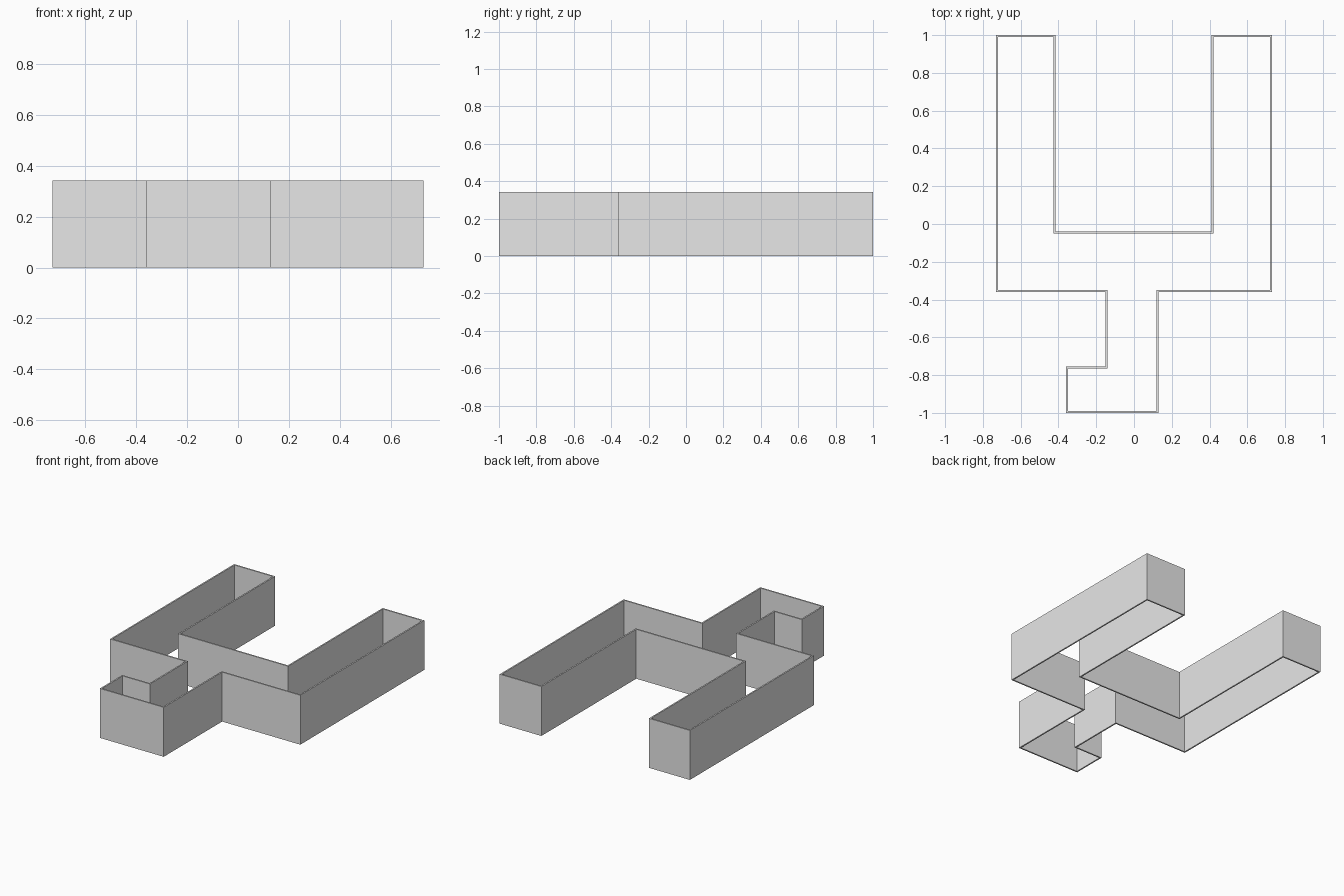
import bpy
import bmesh

HEIGHT = 0.343
THICKNESS = 0.01

cube = bpy.data.objects.get("Cube")
if cube:
    bpy.data.objects.remove(cube, do_unlink=True)

# Plain grey wall colour
grey = bpy.data.materials.new("wall_grey")
grey.use_nodes = True
colour = (0.8, 0.8, 0.8, 1)
grey.diffuse_color = colour
grey.node_tree.nodes["Principled BSDF"].inputs["Base Color"].default_value = colour

# Outer footprint, counter-clockwise: entrance wing, main block, two rear arms
footprint = [
    (-0.36, -1), (0.13, -1), (0.13, -0.36), (0.73, -0.36),
    (0.73, 1), (0.41, 1), (0.41, -0.04), (-0.415, -0.04),
    (-0.415, 1), (-0.73, 1), (-0.73, -0.36), (-0.15, -0.36),
    (-0.15, -0.755), (-0.36, -0.755),
]

# Raise the footprint into a continuous ring of walls, open above and below
bm = bmesh.new()
low = [bm.verts.new((x, y, 0)) for x, y in footprint]
high = [bm.verts.new((x, y, HEIGHT)) for x, y in footprint]
for i in range(len(low)):
    j = (i + 1) % len(low)
    bm.faces.new((low[i], low[j], high[j], high[i]))
mesh = bpy.data.meshes.new("building_walls")
bm.to_mesh(mesh)
bm.free()
mesh.materials.append(grey)
walls = bpy.data.objects.new("building_walls", mesh)
bpy.context.collection.objects.link(walls)

# Thin wall thickness, grown inward from the outer face
solid = walls.modifiers.new("wall_thickness", "SOLIDIFY")
solid.thickness = THICKNESS
solid.offset = -1
solid.use_even_offset = True
